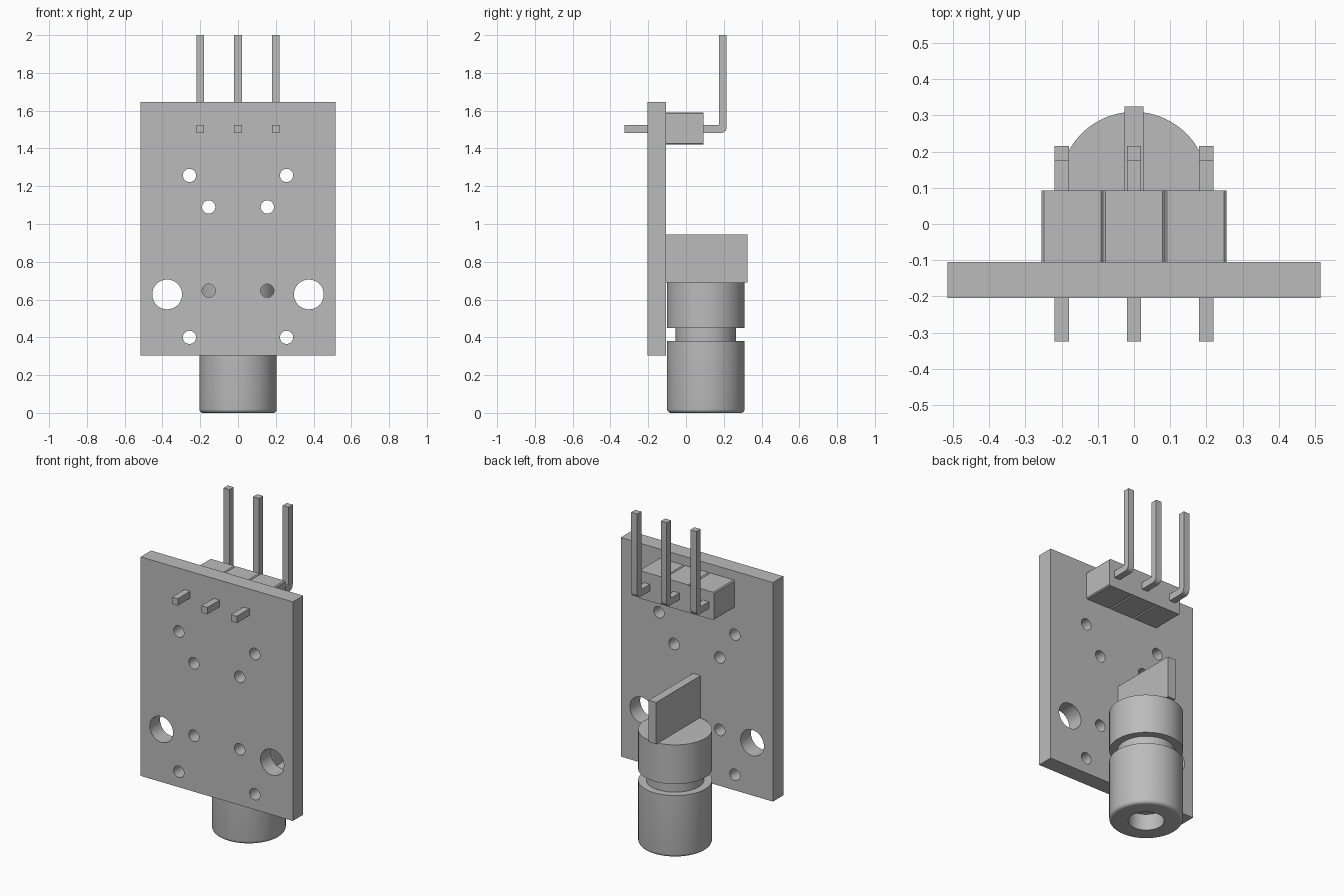
import bpy, bmesh, math
from mathutils import Matrix, Vector

cube = bpy.data.objects.get("Cube")
if cube:
    bpy.data.objects.remove(cube, do_unlink=True)

grey = bpy.data.materials.new("plain_grey")
grey.use_nodes = True
colour = (0.5, 0.5, 0.5, 1)
grey.diffuse_color = colour
grey.node_tree.nodes["Principled BSDF"].inputs["Base Color"].default_value = colour


def finish(name, bm):
    bmesh.ops.recalc_face_normals(bm, faces=bm.faces[:])
    mesh = bpy.data.meshes.new(name)
    bm.to_mesh(mesh)
    bm.free()
    mesh.materials.append(grey)
    obj = bpy.data.objects.new(name, mesh)
    bpy.context.collection.objects.link(obj)
    return obj


def select(obj):
    bpy.ops.object.select_all(action='DESELECT')
    obj.select_set(True)
    bpy.context.view_layer.objects.active = obj


def smooth(obj):
    select(obj)
    bpy.ops.object.shade_smooth_by_angle(angle=math.radians(35))


def box(name, low, high):
    low, high = Vector(low), Vector(high)
    bm = bmesh.new()
    bmesh.ops.create_cube(bm, size=1)
    bmesh.ops.scale(bm, vec=high - low, verts=bm.verts)
    bmesh.ops.translate(bm, vec=(low + high) / 2, verts=bm.verts)
    return finish(name, bm)


# Circuit board with drilled holes
board = box("circuit_board", (-0.515, -0.205, 0.305), (0.515, -0.105, 1.645))
holes = [(0.257, 1.257, 0.035), (0.155, 1.09, 0.035), (0.155, 0.647, 0.035),
         (0.257, 0.4, 0.035), (0.375, 0.627, 0.079)]
bm = bmesh.new()
for x, z, r in holes:
    for side in (-1, 1):
        place = Matrix.Translation((side * x, -0.155, z)) @ Matrix.Rotation(math.pi / 2, 4, 'X')
        bmesh.ops.create_cone(bm, cap_ends=True, segments=32, radius1=r, radius2=r,
                              depth=0.3, matrix=place)
drill = finish("hole_cutter", bm)
drill.hide_render = True
cut = board.modifiers.new("holes", 'BOOLEAN')
cut.operation = 'DIFFERENCE'
cut.solver = 'EXACT'
cut.object = drill
select(board)
bpy.ops.object.modifier_apply(modifier=cut.name)
bpy.data.objects.remove(drill, do_unlink=True)
smooth(board)

# Header housing: three blocks, bevelled along their length
for i, label in enumerate(("right", "middle", "left")):
    x = (i - 1) * 0.17
    block = box("header_block_" + label, (x - 0.085, -0.105, 1.42), (x + 0.085, 0.093, 1.59))
    bm = bmesh.new()
    bm.from_mesh(block.data)
    along = [e for e in bm.edges if abs(e.verts[0].co.y - e.verts[1].co.y) > 0.1]
    bmesh.ops.bevel(bm, geom=along, offset=0.006, segments=1, affect='EDGES')
    bm.to_mesh(block.data)
    bm.free()

# Bent square pins: an L profile with a rounded outer corner
corner = [(0.185 + 0.03 * math.sin(a), 1.512 - 0.03 * math.cos(a))
          for a in (math.pi / 2 * k / 6 for k in range(7))]
profile = [(-0.325, 1.482)] + corner + [(0.215, 2), (0.175, 2), (0.175, 1.524), (-0.325, 1.524)]
for i, label in enumerate(("right", "middle", "left")):
    bm = bmesh.new()
    x = (i - 1) * 0.2
    face = bm.faces.new([bm.verts.new((x - 0.02, y, z)) for y, z in profile])
    new = bmesh.ops.extrude_face_region(bm, geom=[face])["geom"]
    bmesh.ops.translate(bm, vec=(0.04, 0, 0),
                        verts=[v for v in new if isinstance(v, bmesh.types.BMVert)])
    smooth(finish("pin_" + label, bm))

# Round emitter body: lathed outline with bore, rounded rim and neck
rim = [(0.185 + 0.02 * math.sin(a), 0.02 - 0.02 * math.cos(a))
       for a in (math.pi / 2 * k / 5 for k in range(6))]
outline = [(0, 0.1), (0.1, 0.1), (0.1, 0)] + rim + [
    (0.205, 0.38), (0.16, 0.38), (0.16, 0.45), (0.205, 0.45), (0.205, 0.69), (0, 0.69)]
bm = bmesh.new()
verts = [bm.verts.new((r, 0.105, z)) for r, z in outline]
edges = [bm.edges.new(pair) for pair in zip(verts, verts[1:])]
bmesh.ops.spin(bm, geom=verts + edges, cent=(0, 0.105, 0), axis=(0, 0, 1),
               angle=math.tau, steps=64)
bmesh.ops.remove_doubles(bm, verts=bm.verts[:], dist=0.0005)
smooth(finish("emitter_body", bm))

# Flat tab on top of the emitter
box("emitter_tab", (-0.026, -0.105, 0.69), (0.026, 0.325, 0.945))
